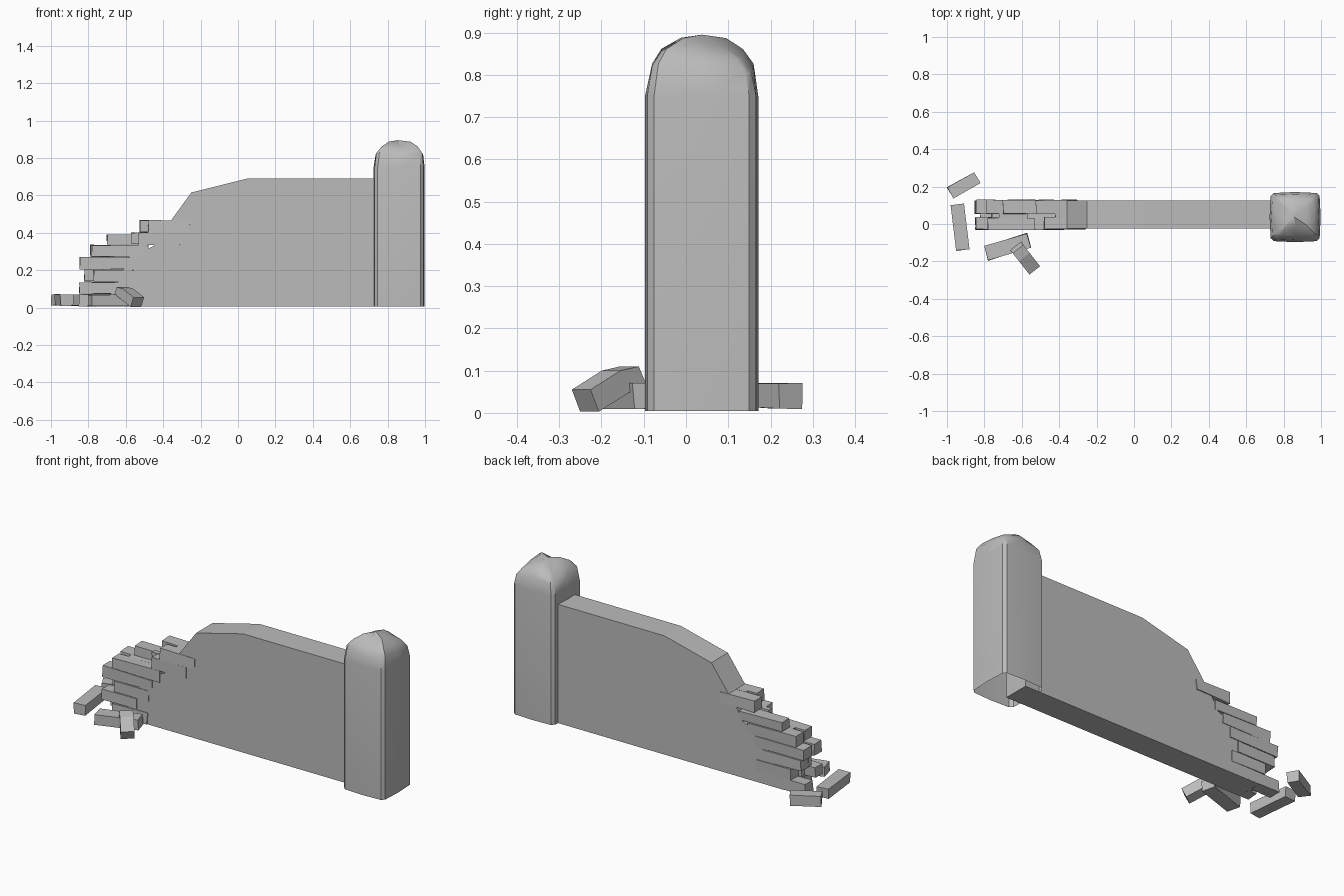
import bpy, bmesh, math, random
from mathutils import Matrix, Vector

random.seed(4)
cube = bpy.data.objects.get("Cube")
if cube:
    bpy.data.objects.remove(cube, do_unlink=True)

stone = bpy.data.materials.new("grey_stone")
stone.use_nodes = True
GREY = (0.5, 0.5, 0.5, 1)
stone.diffuse_color = GREY
stone.node_tree.nodes["Principled BSDF"].inputs["Base Color"].default_value = GREY


def finish(bm, name):
    bmesh.ops.recalc_face_normals(bm, faces=bm.faces)
    mesh = bpy.data.meshes.new(name)
    bm.to_mesh(mesh)
    bm.free()
    mesh.materials.append(stone)
    obj = bpy.data.objects.new(name, mesh)
    bpy.context.collection.objects.link(obj)
    return obj


def extrude_profile(name, points, y0, y1):
    bm = bmesh.new()
    face = bm.faces.new([bm.verts.new((x, y0, z)) for x, z in points])
    out = bmesh.ops.extrude_face_region(bm, geom=[face])
    moved = [v for v in out["geom"] if isinstance(v, bmesh.types.BMVert)]
    bmesh.ops.translate(bm, verts=moved, vec=(0, y1 - y0, 0))
    return finish(bm, name)


def brick(name, centre, size, turn=0, tilt=0, chip=0.003):
    """Slightly irregular block; tilt lowers its +x end, turn spins it about z."""
    bm = bmesh.new()
    bmesh.ops.create_cube(bm, size=1)
    pose = (Matrix.Translation(centre) @ Matrix.Rotation(math.radians(turn), 4, 'Z')
            @ Matrix.Rotation(math.radians(tilt), 4, 'Y'))
    for v in bm.verts:
        v.co = Vector(c * s + random.uniform(-chip, chip) for c, s in zip(v.co, size))
    bm.transform(pose)
    return finish(bm, name)


# Wall slab with a sloping broken end
extrude_profile("wall", [(0.82, 0.005), (0.82, 0.69), (0.05, 0.69), (-0.25, 0.615),
                         (-0.355, 0.47), (-0.41, 0.40), (-0.45, 0.33), (-0.58, 0.27),
                         (-0.64, 0.14), (-0.72, 0.005)], -0.025, 0.125)

# Ragged courses: left ends of the front, middle and back bricks
COURSE = 0.066
front_ends = [-0.78, -0.85, -0.77, -0.845, -0.78, -0.53, -0.48]
middle_ends = [-0.74, -0.78, -0.82, -0.76, -0.72, -0.57, -0.42]
back_ends = [-0.85, -0.76, -0.82, -0.84, -0.79, -0.70, -0.525]
rows = {"front": (front_ends, -0.030, 0.035),
        "middle": (middle_ends, 0.028, 0.058),
        "back": (back_ends, 0.055, 0.128)}
for row, (ends, y0, y1) in rows.items():
    for i, end in enumerate(ends):
        right = max(end + 0.22, -0.68 + i * 0.05)
        height = 0.05 if row == "back" and i == 5 else 0.062
        brick(f"{row}_brick_{i + 1}",
              ((end + right) / 2, (y0 + y1) / 2, 0.008 + i * COURSE + height / 2),
              (right - end, y1 - y0, height))

# Fallen bricks around the broken end
brick("fallen_brick_back", (-0.91, 0.208, 0.04), (0.165, 0.065, 0.056), 30)
brick("fallen_brick_side", (-0.93, -0.018, 0.04), (0.243, 0.068, 0.058), -83)
brick("fallen_brick_front", (-0.675, -0.122, 0.04), (0.24, 0.078, 0.058), 17)

# Bent, leaning brick: an arched profile posed diagonally
leaning = extrude_profile("leaning_brick", [(-0.085, 0.072), (-0.065, 0.11), (-0.01, 0.10),
                          (0.08, 0.055), (0.055, 0.003), (-0.02, 0.04)], -0.036, 0.036)
leaning.data.transform(Matrix.Translation((-0.58, -0.185, 0))
                       @ Matrix.Rotation(math.radians(-52), 4, 'Z'))

# End pillar: bulged, corner-cut rings up to a worn, lopsided crown
rings = [(0.005, 0.725, 0.998, -0.097, 0.171), (0.75, 0.725, 0.998, -0.097, 0.171),
         (0.815, 0.735, 0.99, -0.085, 0.160), (0.85, 0.765, 0.965, -0.062, 0.135),
         (0.876, 0.805, 0.925, -0.015, 0.095)]
bm = bmesh.new()
previous = None
for z, x0, x1, y0, y1 in rings:
    cx, cy, hx, hy = (x0 + x1) / 2, (y0 + y1) / 2, (x1 - x0) / 2, (y1 - y0) / 2
    outline = []
    for q in range(4):
        a = q * math.pi / 2
        for u, v in ((1, 0), (0.96, 0.84), (0.84, 0.96)):
            outline.append((u * math.cos(a) - v * math.sin(a), u * math.sin(a) + v * math.cos(a)))
    ring = []
    for u, v in outline:
        worn = 0.012 * math.sin(3 * u + 2 * v) if 0.8 < z else 0
        ring.append(bm.verts.new((cx + u * hx, cy + v * hy, z + worn)))
    if previous:
        for i in range(len(ring)):
            j = (i + 1) % len(ring)
            bm.faces.new((previous[i], previous[j], ring[j], ring[i]))
    previous = ring
peak = bm.verts.new((0.855, 0.038, 0.895))
for i in range(len(previous)):
    bm.faces.new((previous[i], previous[(i + 1) % len(previous)], peak))
pillar = finish(bm, "end_pillar")
bpy.ops.object.select_all(action='DESELECT')
pillar.select_set(True)
bpy.context.view_layer.objects.active = pillar
bpy.ops.object.shade_smooth_by_angle(angle=math.radians(35))
